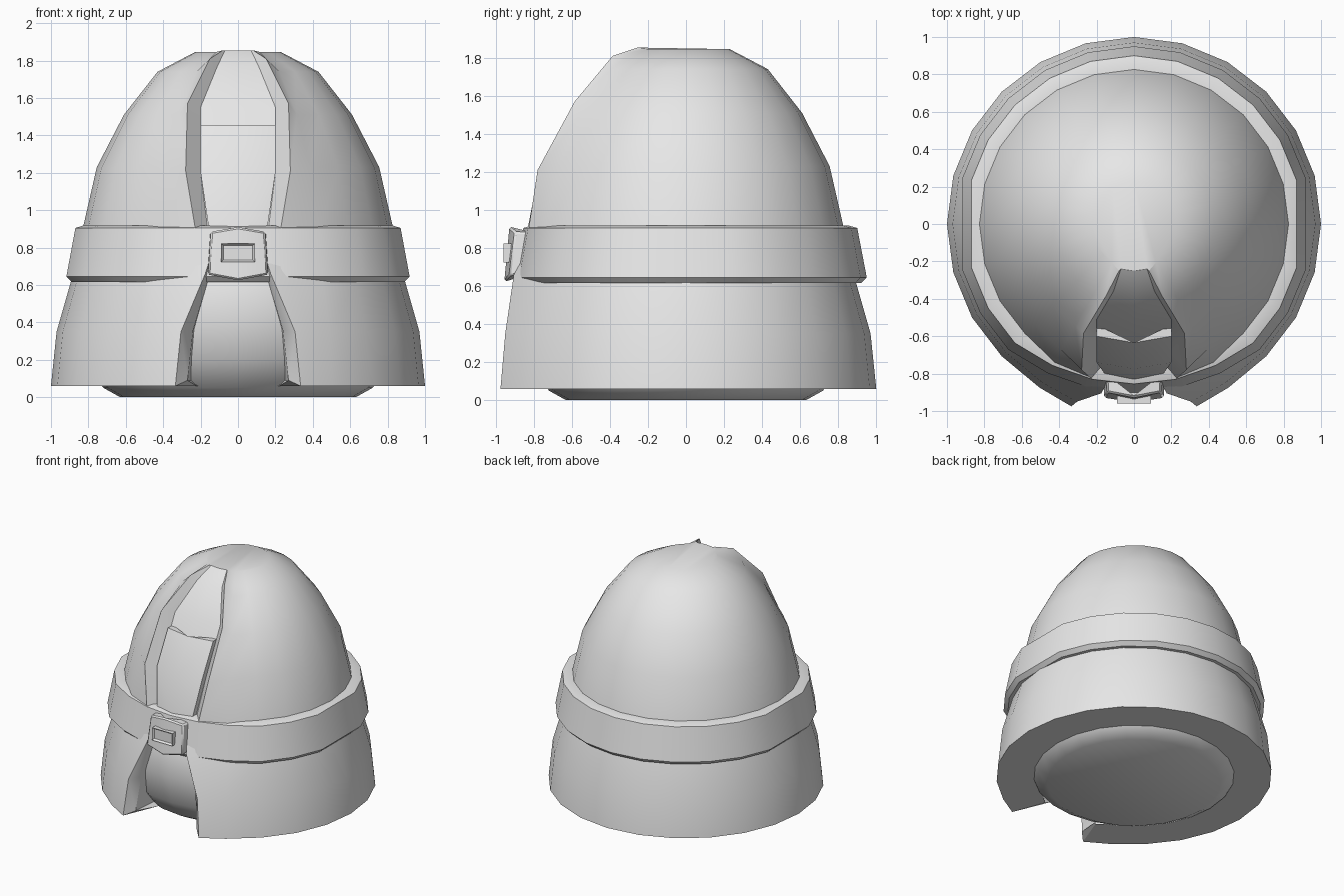
import bpy, bmesh
from math import sin, cos, radians

if "Cube" in bpy.data.objects:
    bpy.data.objects.remove(bpy.data.objects["Cube"], do_unlink=True)

grey = bpy.data.materials.new("plain grey")
grey.use_nodes = True
grey.diffuse_color = (0.8, 0.8, 0.8, 1)
grey.node_tree.nodes["Principled BSDF"].inputs["Base Color"].default_value = (0.8, 0.8, 0.8, 1)


def finish(name, bm, angle=32):
    bmesh.ops.recalc_face_normals(bm, faces=bm.faces[:])
    mesh = bpy.data.meshes.new(name)
    bm.to_mesh(mesh)
    bm.free()
    mesh.materials.append(grey)
    obj = bpy.data.objects.new(name, mesh)
    bpy.context.collection.objects.link(obj)
    bpy.ops.object.select_all(action='DESELECT')
    obj.select_set(True)
    bpy.context.view_layer.objects.active = obj
    bpy.ops.object.shade_smooth_by_angle(angle=radians(angle))
    return obj


def column(phi, profile, scale=1.0):
    """Points of an (r, z) profile turned phi degrees away from the front."""
    s, c = sin(radians(phi)) * scale, -cos(radians(phi)) * scale
    return [(r * s, r * c, z) for r, z in profile]


def half_shell(name, columns, cap_bottom=False, cap_top=False, angle=32):
    """Skin neighbouring columns of points and mirror the result across x."""
    bm = bmesh.new()
    grid = [[bm.verts.new(p) for p in col] for col in columns]
    for a, b in zip(grid, grid[1:]):
        for i in range(len(a) - 1):
            bm.faces.new((a[i], b[i], b[i + 1], a[i + 1]))
    if cap_bottom:
        bm.faces.new([col[0] for col in grid])
    if cap_top:
        bm.faces.new([col[-1] for col in grid])
    obj = finish(name, bm, angle)
    mirror = obj.modifiers.new("mirror", 'MIRROR')
    mirror.merge_threshold = 0.0005
    return obj


STEPS = range(0, 181, 15)

# Rounded inner body with its flat base
body = [(.63, 0), (.72, .05), (.84, .2), (.88, .42), (.86, .66), (.8, .75)]
half_shell("inner_body", [column(p, body) for p in STEPS], cap_bottom=True)

# Skirt, open at the front, with thick flap edges
skirt = [(.7, .06), (1, .06), (.97, .35), (.89, .63), (.83, .85)]
skirt_rim = [(.24, -.72, .06), (.335, -.975, .06), (.305, -.95, .35),
             (.175, -.905, .66), (.15, -.86, .74)]
skirt_inner = [(.22, -.7, .06), (.27, -.91, .09), (.24, -.88, .36),
               (.15, -.84, .66), (.13, -.82, .74)]
skirt_deep = [(x - .02, -.68, z) for x, y, z in skirt_inner]
half_shell("skirt", [skirt_deep, skirt_inner, skirt_rim, column(30, skirt, 1.01)]
           + [column(p, skirt) for p in STEPS[3:]])

# Dome with a groove down its front
dome = [(.835, .88), (.755, 1.23), (.61, 1.51), (.43, 1.74), (.23, 1.845)]
dome_rim = [(.225, -.83, .88), (.28, -.78, 1.21), (.27, -.585, 1.57),
            (.15, -.385, 1.81), (.08, -.25, 1.855)]
groove_edge = [(.16, -.76, .88), (.2, -.69, 1.2), (.2, -.51, 1.55),
               (.11, -.36, 1.77), (.07, -.24, 1.853)]
groove_floor = [(0, y - .01, z) for x, y, z in groove_edge]
half_shell("dome", [groove_floor, groove_edge, dome_rim, column(30, dome, 1.03)]
           + [column(p, dome) for p in STEPS[3:]], cap_top=True)

# Tongue plate lying in the groove
half_shell("groove_plate", [
    [(0, -.84, .86), (0, -.775, 1.2), (0, -.635, 1.455)],
    [(.15, -.81, .86), (.2, -.74, 1.2), (.2, -.6, 1.455)],
    [(.15, -.75, .86), (.2, -.66, 1.2), (.2, -.54, 1.455)]], cap_top=True)

# Belt, drawn in a little towards the front
belt = [(.84, .615), (.92, .615), (.95, .645), (.9, .905), (.855, .918), (.8, .918)]
tuck = {0: .95, 15: .955, 30: .97}
half_shell("belt", [column(p, belt, tuck.get(p, 1)) for p in STEPS if p != 90], angle=25)

# Buckle with a ridge down the middle
buckle = half_shell("buckle", [
    [(0, -.955, .625), (0, -.928, .91)],
    [(.16, -.93, .655), (.145, -.9, .885)],
    [(.165, -.83, .66), (.15, -.8, .88)]], cap_bottom=True, cap_top=True, angle=10)
bevel = buckle.modifiers.new("bevel", 'BEVEL')
bevel.width = .01
bevel.segments = 1

# Small sunken frame on the buckle
bm = bmesh.new()
bmesh.ops.create_cube(bm, size=1)
for v in bm.verts:
    v.co = (v.co.x * .18, v.co.y * .06 - .93, v.co.z * .1 + .773)
front = min(bm.faces, key=lambda f: f.calc_center_median().y)
bmesh.ops.inset_region(bm, faces=[front], thickness=.016)
bmesh.ops.translate(bm, verts=front.verts[:], vec=(0, .015, 0))
finish("buckle_frame", bm)
